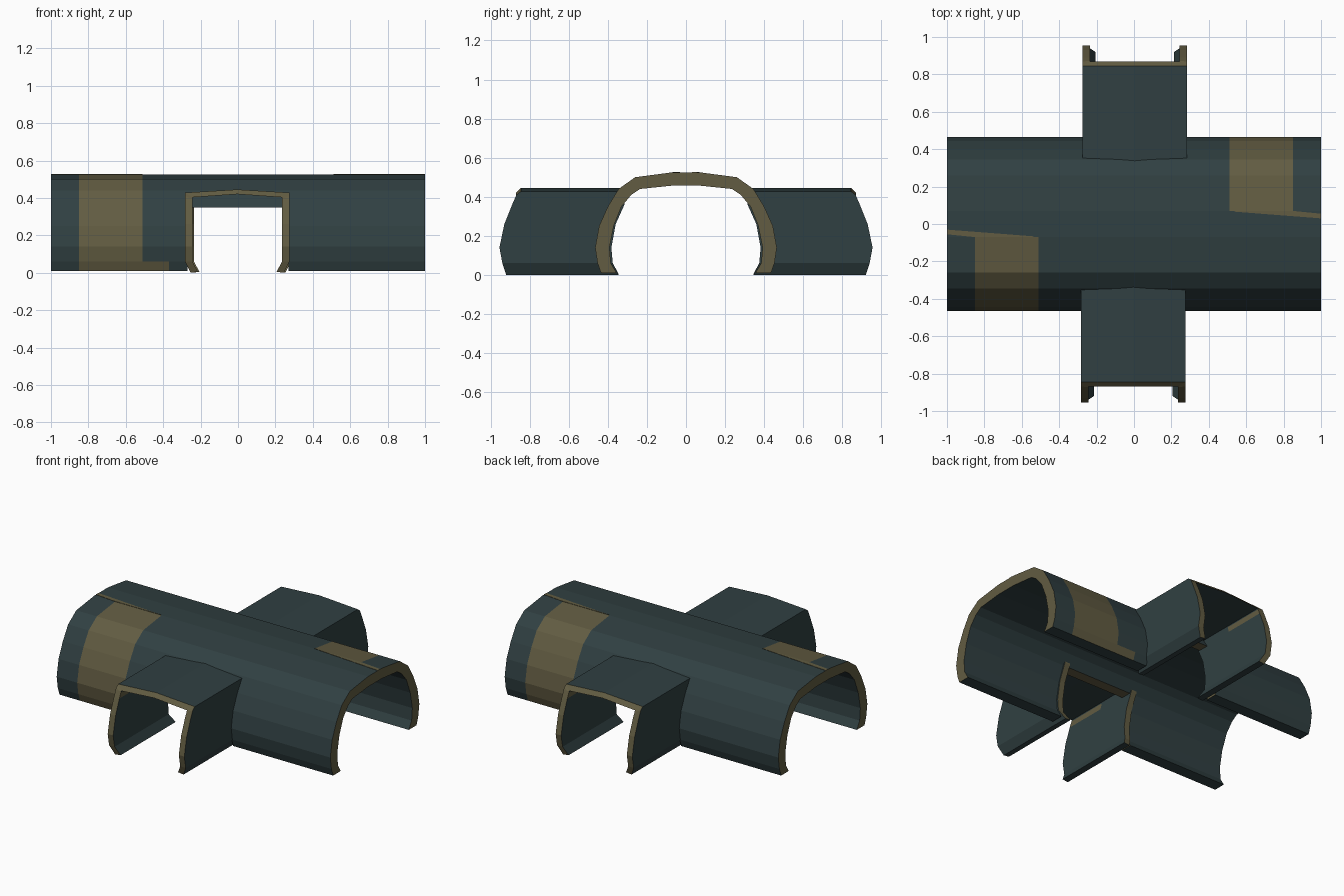
import bpy, bmesh

if "Cube" in bpy.data.objects:
    bpy.data.objects.remove(bpy.data.objects["Cube"])

def material(name, rgb):
    m = bpy.data.materials.new(name)
    m.diffuse_color = (*rgb, 1)
    m.use_nodes = True
    m.node_tree.nodes["Principled BSDF"].inputs["Base Color"].default_value = m.diffuse_color
    return m

MATS = [material("dark teal", (0.030, 0.051, 0.054)),
        material("olive tan", (0.122, 0.107, 0.054))]

def finish(name, bm):
    bmesh.ops.recalc_face_normals(bm, faces=bm.faces[:])
    me = bpy.data.meshes.new(name)
    bm.to_mesh(me)
    bm.free()
    for m in MATS:
        me.materials.append(m)
    ob = bpy.data.objects.new(name, me)
    bpy.context.collection.objects.link(ob)
    return ob

def shell(name, layers, skip, colour, rim_colour):
    """Thick sheet from two point grids layers[k][i][j]; rims close every open cell side."""
    bm = bmesh.new()
    V = [[[bm.verts.new(p) for p in row] for row in grid] for grid in layers]
    ni, nj = len(V[0]) - 1, len(V[0][0]) - 1
    solid = {(i, j) for i in range(ni) for j in range(nj) if not skip(i, j)}
    for i, j in solid:
        ring = [(i, j), (i + 1, j), (i + 1, j + 1), (i, j + 1)]
        for k in (0, 1):
            f = bm.faces.new([V[k][a][b] for a, b in ring])
            f.material_index = colour(k, i, j)
        sides = [(i, j - 1), (i + 1, j), (i, j + 1), (i - 1, j)]
        for s, n in enumerate(sides):
            if n not in solid:
                (a, b), (c, d) = ring[s], ring[(s + 1) % 4]
                f = bm.faces.new([V[0][a][b], V[0][c][d], V[1][c][d], V[1][a][b]])
                f.material_index = rim_colour(n, nj)
    loose = [v for v in bm.verts if not v.link_faces]
    bmesh.ops.delete(bm, geom=loose, context='VERTS')
    return finish(name, bm)

def rim(n, nj):
    # cut ends are tan, the feet stay teal
    return 0 if n[1] in (-1, nj) else 1

# Main tunnel: half profiles (y, z) from foot to crown
OUT = [(.435, .01), (.453, .06), (.465, .14), (.445, .25), (.40, .35),
       (.345, .44), (.26, .50), (.07, .525)]
INN = [(.355, .01), (.385, .06), (.392, .14), (.37, .25), (.33, .35),
       (.28, .41), (.235, .44), (.07, .457)]
XS = [-1, -.85, -.51, -.37, -.27, .27, .37, .51, .85, 1]

def full(half):
    return [(-y, z) for y, z in half] + half[::-1]

def main_colour(k, i, j):
    # painted bands, repeated by a half turn about z
    if k:
        return 0
    if j > 7:
        i, j = 8 - i, 14 - j
    return int((i == 1 and j < 7) or (i == 2 and j == 0))

main = [[[(x, y, z) for y, z in full(p)] for x in XS] for p in (OUT, INN)]
shell("main_tunnel", main,
      lambda i, j: i == 4 and (j < 4 or j > 10), main_colour, rim)

# Side tunnels: half profiles (x, z, start y, end y) from foot to ridge
S_OUT = [(.25, 0, .345, .92), (.28, .06, .375, .94), (.28, .14, .382, .955),
         (.28, .26, .36, .93), (.28, .36, .315, .89), (.28, .41, .31, .868),
         (.28, .428, .32, .845), (0, .445, .33, .845)]
S_INN = [(.21, .005, .345, .92), (.24, .06, .375, .94), (.24, .14, .382, .955),
         (.24, .26, .36, .93), (.24, .36, .315, .89), (.24, .395, .31, .873),
         (.24, .403, .32, .87), (0, .42, .33, .87)]

for name, s in (("front_side_tunnel", -1), ("back_side_tunnel", 1)):
    layers = []
    for half in (S_OUT, S_INN):
        prof = [(-x, z, a, b) for x, z, a, b in half] + half[-2::-1]
        layers.append([[(x + .004 * s, s * (a + (b - a) * t), z) for x, z, a, b in prof]
                       for t in (0, .5, 1)])
    shell(name, layers, lambda i, j: False,
          # worn tan strip along the top of the inner walls
          lambda k, i, j: int(k == 1 and i == 1 and j in (4, 9)), rim)

# Slim painted wedges on the crown
for name, s in (("front_crown_stripe", 1), ("back_crown_stripe", -1)):
    bm = bmesh.new()
    pts = [(-1, -.03), (-.51, -.068), (-.85, -.07), (-1, -.055)]
    f = bm.faces.new([bm.verts.new((s * x, s * y, .524)) for x, y in pts])
    top = bmesh.ops.extrude_face_region(bm, geom=[f])
    bmesh.ops.translate(bm, vec=(0, 0, .003),
                        verts=[g for g in top["geom"] if isinstance(g, bmesh.types.BMVert)])
    for f in bm.faces:
        f.material_index = 1
    finish(name, bm)
